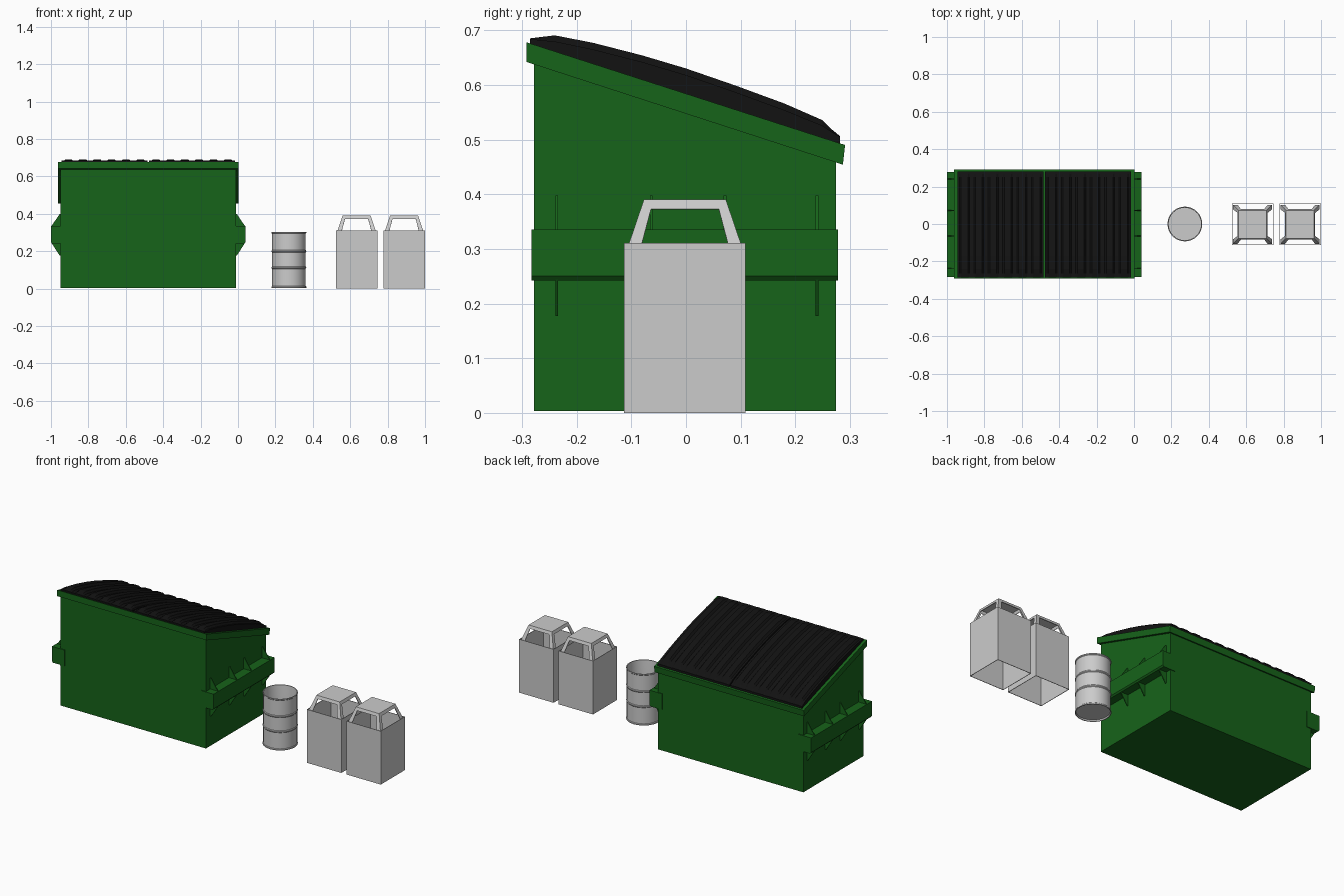
import bpy, bmesh, math

if "Cube" in bpy.data.objects:
    bpy.data.objects.remove(bpy.data.objects["Cube"])

CX = -0.48          # dumpster centre in x


def material(name, rgb):
    m = bpy.data.materials.new(name)
    m.diffuse_color = (*rgb, 1)
    m.use_nodes = True
    m.node_tree.nodes["Principled BSDF"].inputs["Base Color"].default_value = m.diffuse_color
    return m


GREEN = material("green_paint", (0.008, 0.125, 0.01))
BLACK = material("black_plastic", (0.006, 0.006, 0.006))


def finish(name, bm, mat=None):
    bmesh.ops.recalc_face_normals(bm, faces=bm.faces)
    me = bpy.data.meshes.new(name)
    bm.to_mesh(me)
    bm.free()
    ob = bpy.data.objects.new(name, me)
    bpy.context.collection.objects.link(ob)
    if mat:
        me.materials.append(mat)
    return ob


def extrude(bm, pts, vec):
    """Solid prism from a 3D outline."""
    f = bm.faces.new([bm.verts.new(p) for p in pts])
    r = bmesh.ops.extrude_face_region(bm, geom=[f], use_keep_orig=True)
    vs = [v for v in r["geom"] if isinstance(v, bmesh.types.BMVert)]
    bmesh.ops.translate(bm, verts=vs, vec=vec)


def side_prism(name, yz, x0, x1, mat):
    bm = bmesh.new()
    extrude(bm, [(x0, y, z) for y, z in yz], (x1 - x0, 0, 0))
    return finish(name, bm, mat)


def rim_z(y):
    return 0.584 - 0.323 * y


# Dumpster body and the sloped rim band
side_prism("dumpster_body", [(-0.278, 0.003), (0.274, 0.003), (0.274, 0.48), (-0.278, 0.66)],
           -0.948, -0.012, GREEN)
side_prism("dumpster_rim", [(-0.292, 0.642), (0.287, 0.454), (0.291, 0.49), (-0.292, 0.678)],
           -0.962, 0.002, GREEN)

# Fork sleeves with triangular gussets, both ends
for s, side in ((1, "right"), (-1, "left")):
    def X(x):
        return CX + s * (x - CX)
    bm = bmesh.new()
    extrude(bm, [(X(-0.04), -0.283, 0.242), (X(0.034), -0.283, 0.242), (X(0.041), -0.283, 0.25),
                 (X(0.041), -0.283, 0.335), (X(-0.04), -0.283, 0.335)], (0, 0.561, 0))
    finish("fork_sleeve_" + side, bm, GREEN)
    bm = bmesh.new()
    for y in (-0.239, -0.066, 0.069, 0.237):
        for za, zb in ((0.335, 0.398), (0.244, 0.177)):
            extrude(bm, [(X(-0.014), y, za), (X(0.037), y, za), (X(-0.006), y, zb),
                         (X(-0.014), y, zb)], (0, 0.005, 0))
    finish("sleeve_gussets_" + side, bm, GREEN)

# Ribbed, crowned lids: (y, height of panel above rim, rib height)
ROWS = [(-0.285, 0.008, 0.001), (-0.265, 0.012, 0.006), (-0.24, 0.018, 0.011), (-0.17, 0.026, 0.012),
        (-0.08, 0.032, 0.012), (0.0, 0.034, 0.012), (0.09, 0.032, 0.012), (0.18, 0.028, 0.012),
        (0.25, 0.022, 0.010), (0.266, 0.016, 0.005), (0.282, 0.012, 0.001)]
RIBS = 6


def lid(name, x0, x1):
    stations = [(0.0, 0)]
    for i in range(RIBS):
        for t, h in ((0.15, 0), (0.27, 1), (0.73, 1), (0.85, 0)):
            stations.append(((i + t) / RIBS, h))
    stations.append((1.0, 0))
    bm = bmesh.new()
    grid = [[bm.verts.new((x0 + (x1 - x0) * u, y, rim_z(y) + base + rib * h))
             for u, h in stations] for y, base, rib in ROWS]
    for a, b in zip(grid, grid[1:]):
        for i in range(len(stations) - 1):
            bm.faces.new((a[i], a[i + 1], b[i + 1], b[i]))
    edges = [e for e in bm.edges if e.is_boundary]
    r = bmesh.ops.extrude_edge_only(bm, edges=edges)
    for v in r["geom"]:
        if isinstance(v, bmesh.types.BMVert):
            v.co.z = rim_z(v.co.y) - 0.004
    return finish(name, bm, BLACK)


lid("lid_left", -0.945, -0.483)
lid("lid_right", -0.477, -0.015)

# Open steel drum, turned from a profile with two rolled hoops
R = 0.090
prof = [(0, 0.012), (R - 0.003, 0.012), (R - 0.002, 0.004), (R + 0.003, 0.004), (R + 0.003, 0.01), (R, 0.013)]
for z in (0.112, 0.2):
    prof += [(R, z - 0.006), (R + 0.003, z - 0.002), (R + 0.003, z + 0.002), (R, z + 0.006)]
prof += [(R, 0.294), (R + 0.003, 0.297), (R + 0.003, 0.303), (R - 0.002, 0.303),
         (R - 0.003, 0.296), (R - 0.003, 0.015), (0, 0.015)]
bm = bmesh.new()
vs = [bm.verts.new((r, 0, z)) for r, z in prof]
es = [bm.edges.new(p) for p in zip(vs, vs[1:])]
bmesh.ops.spin(bm, geom=vs + es, axis=(0, 0, 1), cent=(0, 0, 0), angle=math.tau, steps=32)
bmesh.ops.remove_doubles(bm, verts=bm.verts, dist=0.0002)
drum = finish("drum", bm)
drum.location = (0.272, 0, 0)
bpy.context.view_layer.objects.active = drum
drum.select_set(True)
bpy.ops.object.shade_smooth_by_angle(angle=math.radians(35))
drum.select_set(False)


# Square litter bins: bottomless box walls and a hood with a window on each side
def bin_at(name, cx):
    def spun(bm, outline):
        for k in range(4):
            c, s = round(math.cos(k * math.pi / 2)), round(math.sin(k * math.pi / 2))
            bm.faces.new([bm.verts.new((x * c - y * s, x * s + y * c, z)) for x, y, z in outline])
        bmesh.ops.remove_doubles(bm, verts=bm.verts, dist=0.0005)

    h = 0.111
    walls = bmesh.new()
    spun(walls, [(-h, -h, 0), (h, -h, 0), (h, -h, 0.311), (-h, -h, 0.311)])
    hood = bmesh.new()

    def at(x, z):
        return (x, -(0.104 - (z - 0.305) * 0.34), z)
    zb, zt, zw = 0.305, 0.39, 0.373
    ob, ot = -at(0, zb)[1], -at(0, zt)[1]
    spun(hood, [at(-ob, zb), at(-0.08, zb), at(-0.062, zw), at(0.062, zw),
                at(0.08, zb), at(ob, zb), at(ot, zt), at(-ot, zt)])
    hood.faces.new([hood.verts.new((x * ot, y * ot, zt))
                    for x, y in ((-1, -1), (1, -1), (1, 1), (-1, 1))])
    bmesh.ops.remove_doubles(hood, verts=hood.verts, dist=0.0005)
    for part, bm in (("walls", walls), ("hood", hood)):
        ob_ = finish(name + "_" + part, bm)
        ob_.location = (cx, -0.002, 0)
        m = ob_.modifiers.new("thickness", 'SOLIDIFY')
        m.thickness = 0.004
        m.offset = -1


bin_at("bin_left", 0.634)
bin_at("bin_right", 0.888)
